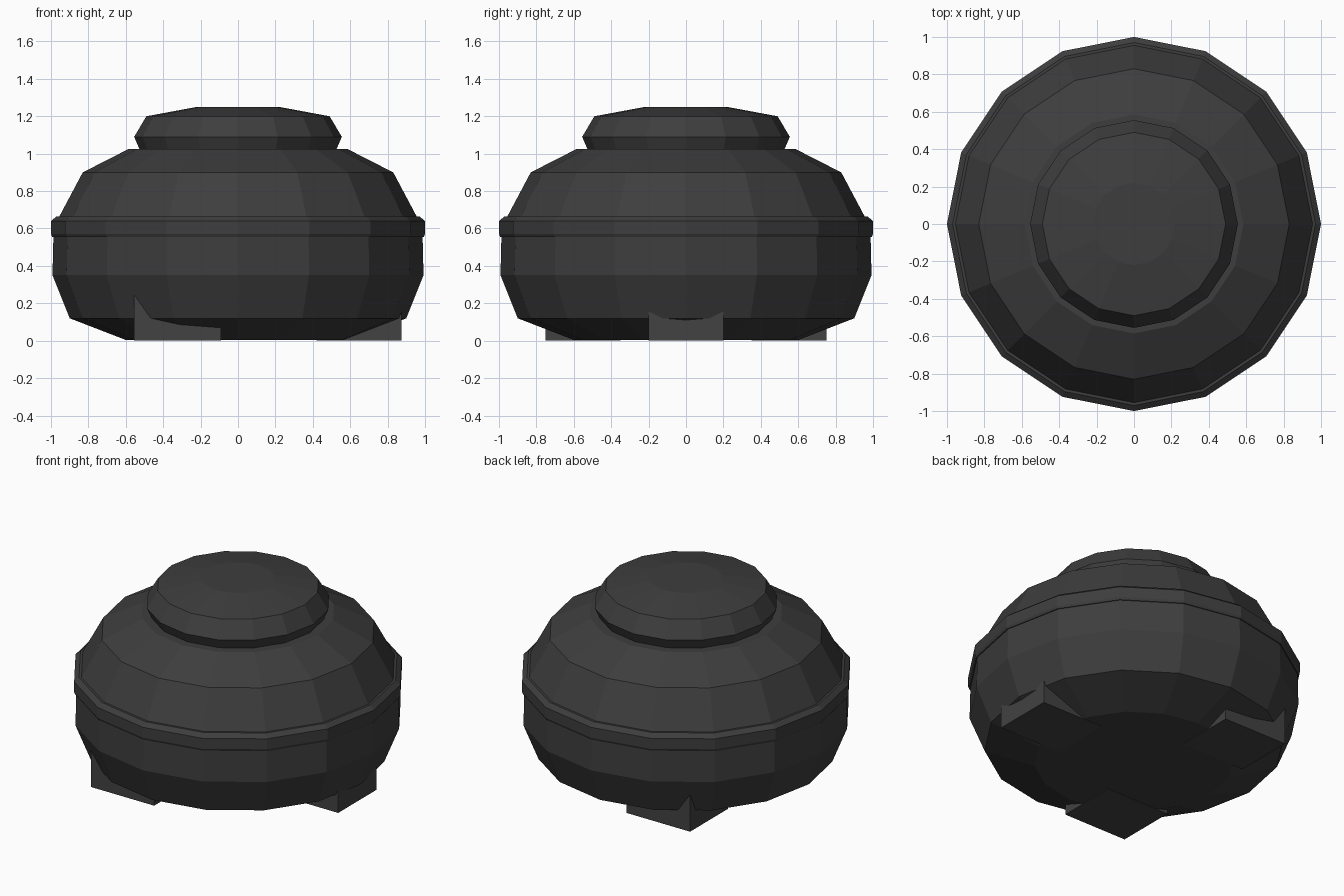
import bpy, bmesh, math

if "Cube" in bpy.data.objects:
    bpy.data.objects.remove(bpy.data.objects["Cube"])

def material(name, v):
    m = bpy.data.materials.new(name)
    m.diffuse_color = (v, v, v, 1)
    m.use_nodes = True
    m.node_tree.nodes["Principled BSDF"].inputs["Base Color"].default_value = m.diffuse_color
    return m

dark = material("dark grey", 0.047)
foot_grey = material("foot grey", 0.054)

def add(name, bm, mat):
    bmesh.ops.recalc_face_normals(bm, faces=bm.faces)
    me = bpy.data.meshes.new(name)
    bm.to_mesh(me)
    bm.free()
    me.materials.append(mat)
    ob = bpy.data.objects.new(name, me)
    bpy.context.collection.objects.link(ob)
    return ob

def lathe(name, profile, mat, n=16):
    """Spin an (r, z) profile into a flat-faced closed solid."""
    bm = bmesh.new()
    rings = [[bm.verts.new((r * math.cos(2 * math.pi * i / n),
                            r * math.sin(2 * math.pi * i / n), z))
              for i in range(n)] for r, z in profile]
    for a, b in zip(rings, rings[1:]):
        for i in range(n):
            j = (i + 1) % n
            bm.faces.new((a[i], a[j], b[j], b[i]))
    bm.faces.new(rings[0][::-1])
    bm.faces.new(rings[-1])
    return add(name, bm, mat)

def box(name, x0, x1, y0, y1, z0, z1, mat):
    bm = bmesh.new()
    bmesh.ops.create_cube(bm, size=1)
    for v in bm.verts:
        v.co = (x1 if v.co.x > 0 else x0, y1 if v.co.y > 0 else y0,
                z1 if v.co.z > 0 else z0)
    return add(name, bm, mat)

# Rounded body with the raised band around its middle
lathe("body", [(0.60, 0.004), (0.90, 0.12), (0.992, 0.35), (0.987, 0.555),
               (0.993, 0.555), (1.0, 0.57), (1.0, 0.64), (0.97, 0.665),
               (0.955, 0.665), (0.83, 0.90), (0.585, 1.025), (0.50, 1.025)], dark)

# Top cap, flared then tapering
lathe("top_cap", [(0.525, 1.02), (0.555, 1.09), (0.49, 1.20), (0.22, 1.25)], dark)

# Three block feet, the left pair mirrored front to back
box("right_foot", 0.42, 0.875, -0.2, 0.2, 0, 0.28, foot_grey)
for s, label in ((-1, "front"), (1, "back")):
    ys = sorted((0.35 * s, 0.75 * s))
    box(label + "_left_foot", -0.555, -0.09, ys[0], ys[1], 0, 0.28, foot_grey)
